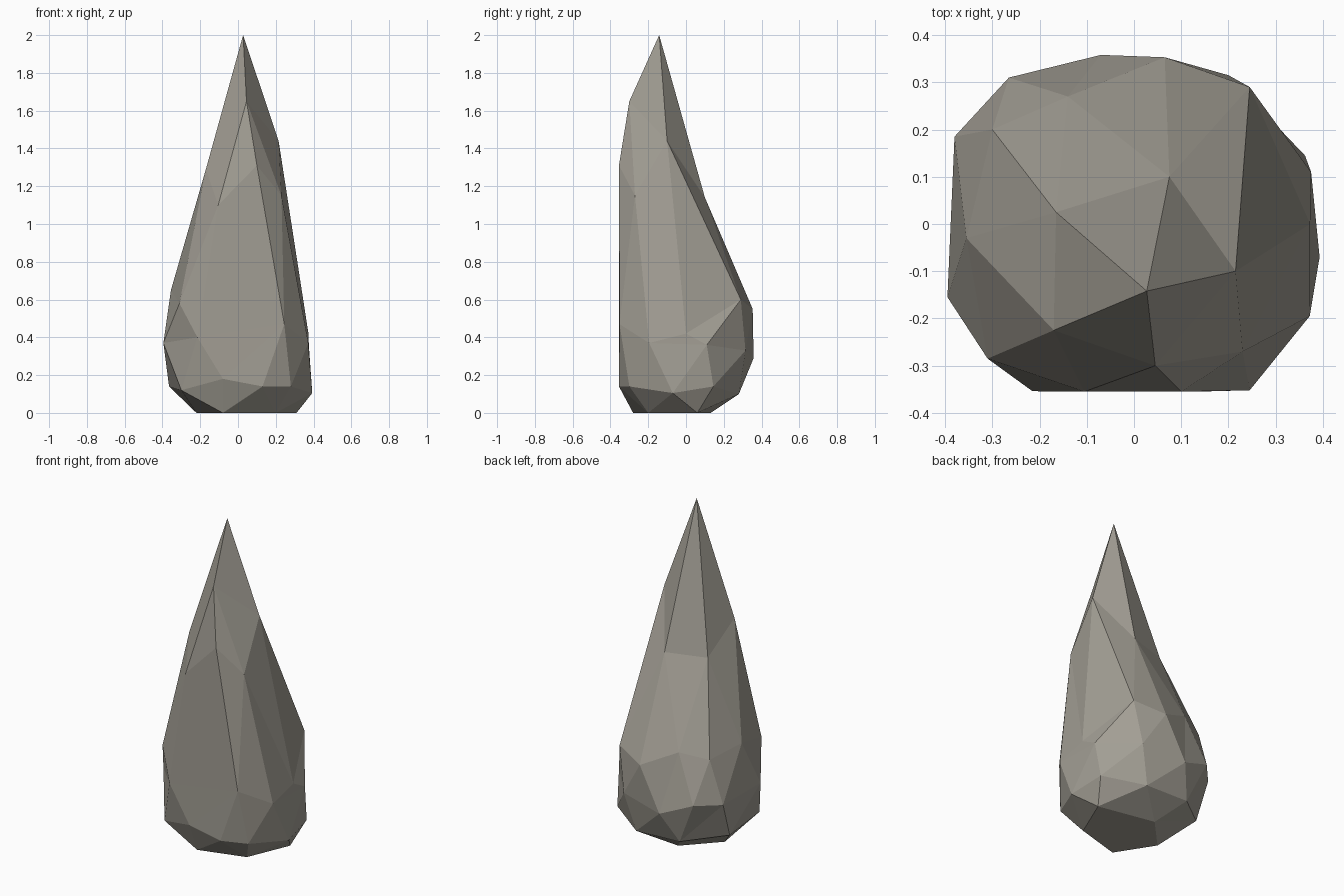
import bpy, bmesh
from math import radians, sin, cos, atan2
from mathutils import Vector

# Corner points of the faceted rock spike: (latitude used for connecting them, points)
levels = [
    # base
    (-62, [(-0.22, -0.06, 0), (-0.08, -0.28, 0), (0.2, -0.2, 0), (0.31, 0.06, 0), (-0.04, 0.13, 0)]),
    # lower rim
    (-32, [(-0.3, -0.28, 0.12), (-0.08, -0.355, 0.18), (0.13, -0.355, 0.14), (0.28, -0.3, 0.14),
           (0.393, -0.07, 0.105), (0.362, 0.145, 0.14), (0.14, 0.28, 0.1),
           (-0.15, 0.275, 0.11), (-0.365, 0.1, 0.14)]),
    # belly
    (0, [(-0.215, -0.354, 0.4), (0.245, -0.352, 0.47), (0.372, -0.195, 0.37), (0.375, 0.11, 0.36),
         (0.2, 0.315, 0.33), (-0.07, 0.358, 0.29), (-0.265, 0.31, 0.37), (-0.38, 0.185, 0.36),
         (-0.395, -0.155, 0.37)]),
    # shoulder
    (24, [(-0.31, -0.285, 0.58), (0.373, 0.0, 0.42), (0.245, 0.29, 0.6), (0.065, 0.353, 0.55),
          (-0.14, 0.27, 0.65), (-0.3, 0.2, 0.62), (-0.355, -0.03, 0.65)]),
    # front face
    (40, [(-0.105, -0.355, 1.1), (0.1, -0.355, 1.31), (0.23, -0.27, 1.15)]),
    # ring below the tip
    (58, [(-0.17, -0.225, 1.29), (-0.165, 0.025, 1.14), (0.075, 0.1, 1.14),
          (0.215, -0.1, 1.44), (0.045, -0.3, 1.65)]),
    # tip
    (90, [(0.027, -0.142, 2.0)]),
]

# Connect the points as a faceted ball, then move each corner to its real place
bm = bmesh.new()
place = {}
for lat, pts in levels:
    a = radians(lat)
    for x, y, z in pts:
        t = atan2(y + 0.071 * z, x - 0.0135 * z)
        v = bm.verts.new((cos(a) * cos(t), cos(a) * sin(t), sin(a)))
        place[v] = Vector((x, y, z))
bmesh.ops.convex_hull(bm, input=bm.verts[:])
bmesh.ops.recalc_face_normals(bm, faces=bm.faces[:])
for v, p in place.items():
    v.co = p

mesh = bpy.data.meshes.new("rock_spike")
bm.to_mesh(mesh)
bm.free()
rock = bpy.data.objects.new("rock_spike", mesh)
bpy.context.collection.objects.link(rock)

# Warm grey stone
stone = bpy.data.materials.new("stone")
stone.diffuse_color = (0.36, 0.34, 0.295, 1)
mesh.materials.append(stone)
